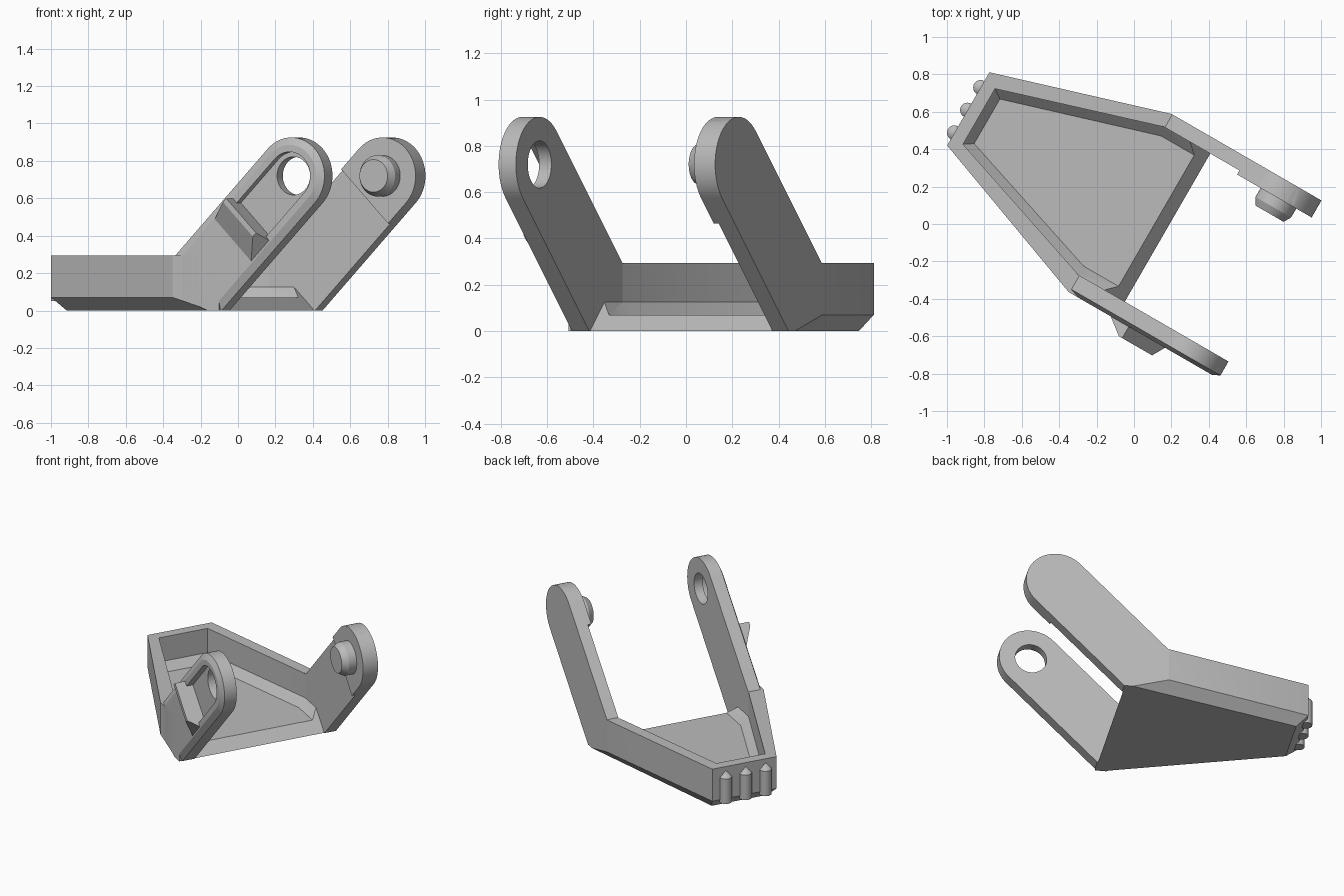
import bpy, bmesh, math
from mathutils import Matrix

if "Cube" in bpy.data.objects:
    bpy.data.objects.remove(bpy.data.objects["Cube"])

grey = bpy.data.materials.new("plain grey")
grey.use_nodes = True
grey.diffuse_color = (0.5, 0.5, 0.5, 1)
grey.node_tree.nodes["Principled BSDF"].inputs["Base Color"].default_value = (0.5, 0.5, 0.5, 1)

# Parts are laid out as u (forward), v (sideways), z, then turned to the final heading
TURN = Matrix.Rotation(math.radians(-30), 4, 'Z')
PU, PZ, R = 0.6, 0.72, 0.205          # pivot position and arm end radius
FAR, FAR_IN = 0.61, 0.53              # outer and inner side of the left arm
NEAR, NEAR_IN = -0.49, -0.384         # outer and inner side of the right arm
FRONT, BACK = 0.165, -0.12


def finish(name, bm):
    bmesh.ops.recalc_face_normals(bm, faces=bm.faces)
    bmesh.ops.transform(bm, matrix=TURN, verts=bm.verts)
    mesh = bpy.data.meshes.new(name)
    bm.to_mesh(mesh)
    bm.free()
    mesh.materials.append(grey)
    ob = bpy.data.objects.new(name, mesh)
    bpy.context.collection.objects.link(ob)
    return ob


def loft(name, rings):
    bm = bmesh.new()
    rows = [[bm.verts.new(p) for p in ring] for ring in rings]
    n = len(rows[0])
    for a, b in zip(rows, rows[1:]):
        for i in range(n):
            j = (i + 1) % n
            bm.faces.new((a[i], a[j], b[j], b[i]))
    bm.faces.new(rows[0])
    bm.faces.new(rows[-1])
    return finish(name, bm)


def hull(name, points):
    bm = bmesh.new()
    for p in points:
        bm.verts.new(p)
    bmesh.ops.convex_hull(bm, input=bm.verts)
    bmesh.ops.dissolve_limit(bm, angle_limit=0.01, verts=bm.verts, edges=bm.edges)
    return finish(name, bm)


def level(points, z):
    return [(u, v, z) for u, v in points]


def side(profile, v):
    return [(u, v, z) for u, z in profile]


def circle(r, n=48):
    return [(PU + r * math.cos(math.tau * i / n), PZ + r * math.sin(math.tau * i / n))
            for i in range(n)]


def arc(r, n=32):
    """Half circle around the pivot, from the lower edge of the arm to the upper."""
    return [(PU + r * math.cos(a), PZ + r * math.sin(a))
            for a in (math.pi * (i / n - 0.25) for i in range(n + 1))]


def along(s, t):
    """Point from a distance along the arm (s = u + z) and across it (t = u - z)."""
    return ((s + t) / 2, (s - t) / 2)


def arm_profile(r):
    low = PU - PZ + r * math.sqrt(2)
    top = PU - PZ - r * math.sqrt(2) + 0.295
    return [(min(0.115, low - 0.02), 0), (low, 0)] + arc(r) + [(top, 0.295), (top, 0.07)]


def strip_profile(r, s):
    """Arm end with a square cut at distance s."""
    half = r * math.sqrt(2)
    return arc(r) + [along(s, PU - PZ - half), along(s, PU - PZ + half)]


def combine(target, other, operation):
    mod = target.modifiers.new(operation, 'BOOLEAN')
    mod.operation, mod.solver, mod.object = operation, 'EXACT', other
    bpy.context.view_layer.objects.active = target
    bpy.ops.object.modifier_apply(modifier=mod.name)
    bpy.data.objects.remove(other)


# Tray body with a chamfered underside
outline = [(-1.075, -0.136), (-1.075, 0.316), (BACK, FAR), (FRONT, FAR), (FRONT, NEAR), (BACK, NEAR)]
base = [(-1.0, -0.1), (-1.0, 0.285), (0.115, FAR), (FRONT, FAR), (FRONT, NEAR), (0.115, NEAR)]
tray = loft("tray", [level(base, 0), level(outline, 0.07), level(outline, 0.295)])

# Hollow inside with sloped foot around the floor
floor = [(-0.955, -0.055), (-0.955, 0.22), (-0.11, 0.48), (0.5, 0.48), (0.5, -0.33), (BACK, -0.33)]
wall = [(-1.005, -0.088), (-1.005, 0.255), (BACK, FAR_IN), (0.5, FAR_IN), (0.5, NEAR_IN), (BACK, NEAR_IN)]
combine(tray, loft("hollow_cutter", [level(floor, 0.07), level(wall, 0.125), level(wall, 0.5)]), 'DIFFERENCE')

# Sloped front lip between the arms
lip = [(FRONT, 0), (FRONT - 0.4, 0.4), (0.6, 0.4), (0.6, 0)]
combine(tray, loft("lip_cutter", [side(lip, NEAR_IN), side(lip, FAR_IN)]), 'DIFFERENCE')

# Left arm, with a thicker pad around the pivot
left_arm = loft("left_arm", [side(arm_profile(R), FAR_IN), side(arm_profile(R), FAR)])
pad = strip_profile(R, 1.1)
combine(left_arm, loft("pad", [side(pad, 0.505), side(pad, FAR_IN + 0.01)]), 'UNION')
combine(tray, left_arm, 'UNION')

# Right arm, with a bevelled outer rim, recess and pivot hole
right_arm = loft("right_arm", [side(arm_profile(R), NEAR_IN), side(arm_profile(R), -0.47),
                               side(arm_profile(0.165), NEAR)])
recess = strip_profile(0.128, 0.85)
combine(right_arm, loft("recess_cutter", [side(recess, -0.6), side(recess, -0.445)]), 'DIFFERENCE')
combine(right_arm, loft("hole_cutter", [side(circle(0.102), -0.6), side(circle(0.102), -0.3)]), 'DIFFERENCE')

# Ramp at the mouth of the recess
ramp_points = []
for v, start, low in ((-0.485, 0.615, 0.105), (-0.56, 0.81, 0.02)):
    ramp_points += side([along(s, t) for s in (start, 0.85) for t in (-0.35, low)], v)
combine(right_arm, hull("ramp", ramp_points), 'UNION')
combine(tray, right_arm, 'UNION')
tray.name = "tray_with_arms"

# Pivot pin on the left arm
pin = loft("pivot_pin", [side(circle(0.11), 0.52), side(circle(0.11), 0.45), side(circle(0.087), 0.41)])

# Grip ribs on the rear end, with pointed tops
ribs = []
for k in range(3):
    v = -0.058 + 0.14 * k
    ring = [(-1.075 + 0.04 * math.cos(math.tau * i / 24), v + 0.04 * math.sin(math.tau * i / 24))
            for i in range(24)]
    ribs.append(hull(f"grip_rib_{k + 1}", level(ring, 0.05) + level(ring, 0.225) + [(-1.075, v, 0.268)]))

# Smooth the curved surfaces, keep hard edges crisp
bpy.ops.object.select_all(action='DESELECT')
for ob in [tray, pin] + ribs:
    ob.select_set(True)
bpy.context.view_layer.objects.active = tray
bpy.ops.object.shade_smooth_by_angle(angle=math.radians(20))
